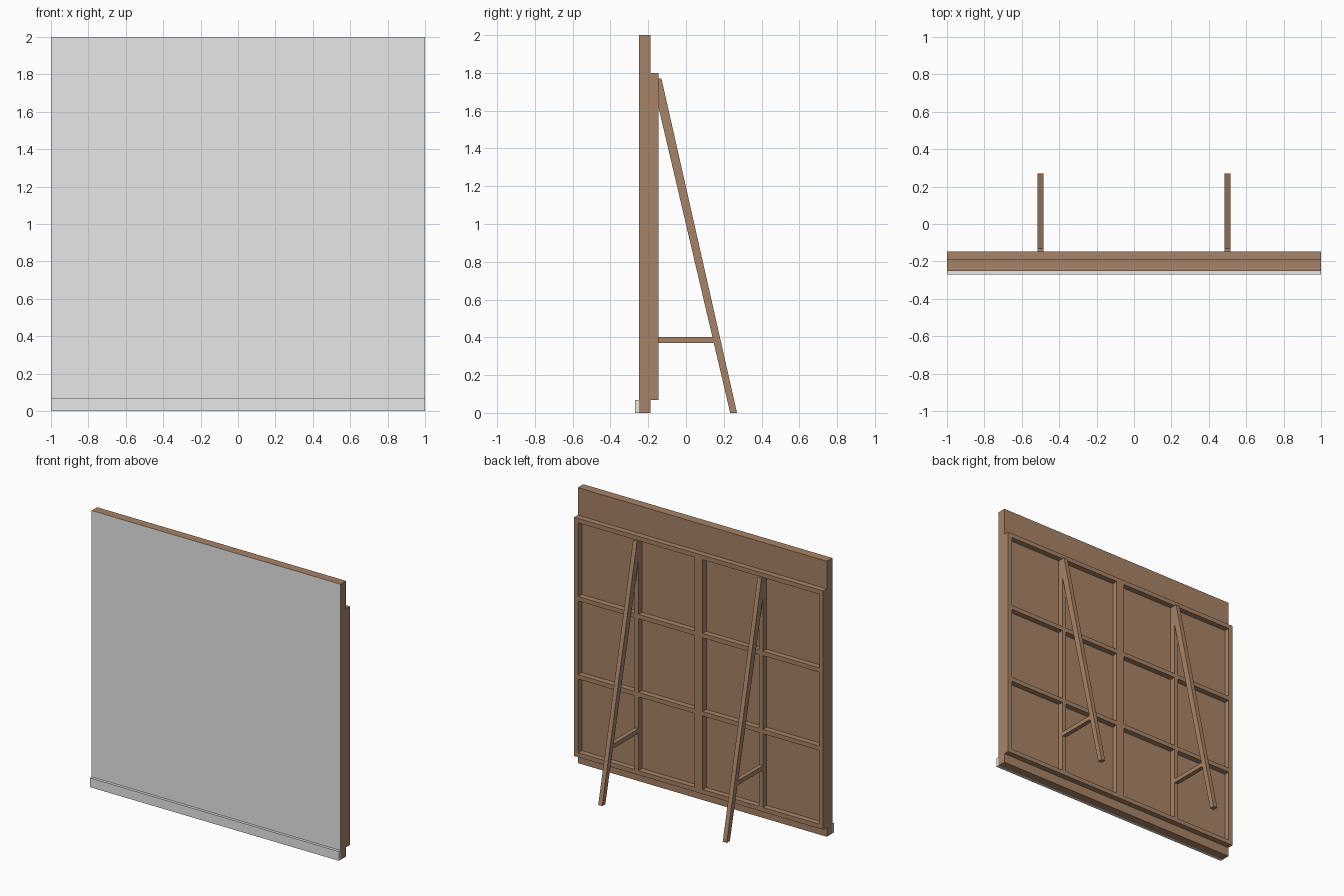
import bpy, bmesh

if "Cube" in bpy.data.objects:
    bpy.data.objects.remove(bpy.data.objects["Cube"])


def material(name, rgb):
    m = bpy.data.materials.new(name)
    m.diffuse_color = (*rgb, 1)
    m.use_nodes = True
    m.node_tree.nodes["Principled BSDF"].inputs["Base Color"].default_value = m.diffuse_color
    return m


wood = material("brown wood", (0.39, 0.23, 0.135))
paint = material("pale grey paint", (0.8, 0.8, 0.8))


def prism(name, profile, x0, x1, mat):
    """Extrude a (y, z) profile along x."""
    bm = bmesh.new()
    face = bm.faces.new([bm.verts.new((x0, y, z)) for y, z in profile])
    ext = bmesh.ops.extrude_face_region(bm, geom=[face])
    moved = [v for v in ext["geom"] if isinstance(v, bmesh.types.BMVert)]
    bmesh.ops.translate(bm, verts=moved, vec=(x1 - x0, 0, 0))
    bmesh.ops.recalc_face_normals(bm, faces=bm.faces[:])
    me = bpy.data.meshes.new(name)
    bm.to_mesh(me)
    bm.free()
    me.materials.append(mat)
    ob = bpy.data.objects.new(name, me)
    bpy.context.collection.objects.link(ob)
    return ob


def box(name, x, y, z, mat=wood):
    return prism(name, [(y[0], z[0]), (y[1], z[0]), (y[1], z[1]), (y[0], z[1])], *x, mat)


FRONT, BACK, FRAME = -0.25, -0.187, -0.146   # y of panel front, panel back, frame back
Z0, Z1, T = 0.067, 1.8, 0.032                # frame height range, timber thickness

# wall panel with a painted front face
panel = box("wall_panel", (-1, 1), (FRONT, BACK), (0, 2))
panel.data.materials.append(paint)
for p in panel.data.polygons:
    if p.normal.y < -0.9:
        p.material_index = 1

# skirting board along the front
box("skirting_board", (-1, 1), (-0.27, FRONT), (0, 0.067), paint)

# two batten frames, each with a leg brace on its middle stile
for side, xa in (("left", -1.0), ("right", 0.0)):
    stiles = [xa, xa + 0.5 - T / 2, xa + 1 - T]
    for i, x in enumerate(stiles):
        box(f"{side}_stile_{i}", (x, x + T), (BACK, FRAME), (Z0, Z1))
    for i in range(4):
        z = Z0 + (Z1 - Z0 - T) * i / 3
        for j in range(2):
            box(f"{side}_rail_{i}_{j}", (stiles[j] + T, stiles[j + 1]),
                (BACK, FRAME), (z, z + T))
    x = (stiles[1], stiles[1] + T)
    prism(f"{side}_brace_leg",
          [(FRAME, 1.77), (FRAME, 1.62), (0.234, 0), (0.27, 0), (-0.13, 1.77)], *x, wood)
    # strut, its end cut to the slope of the leg
    prism(f"{side}_brace_strut",
          [(FRAME, 0.37), (0.147, 0.37), (0.14, 0.402), (FRAME, 0.402)], *x, wood)
